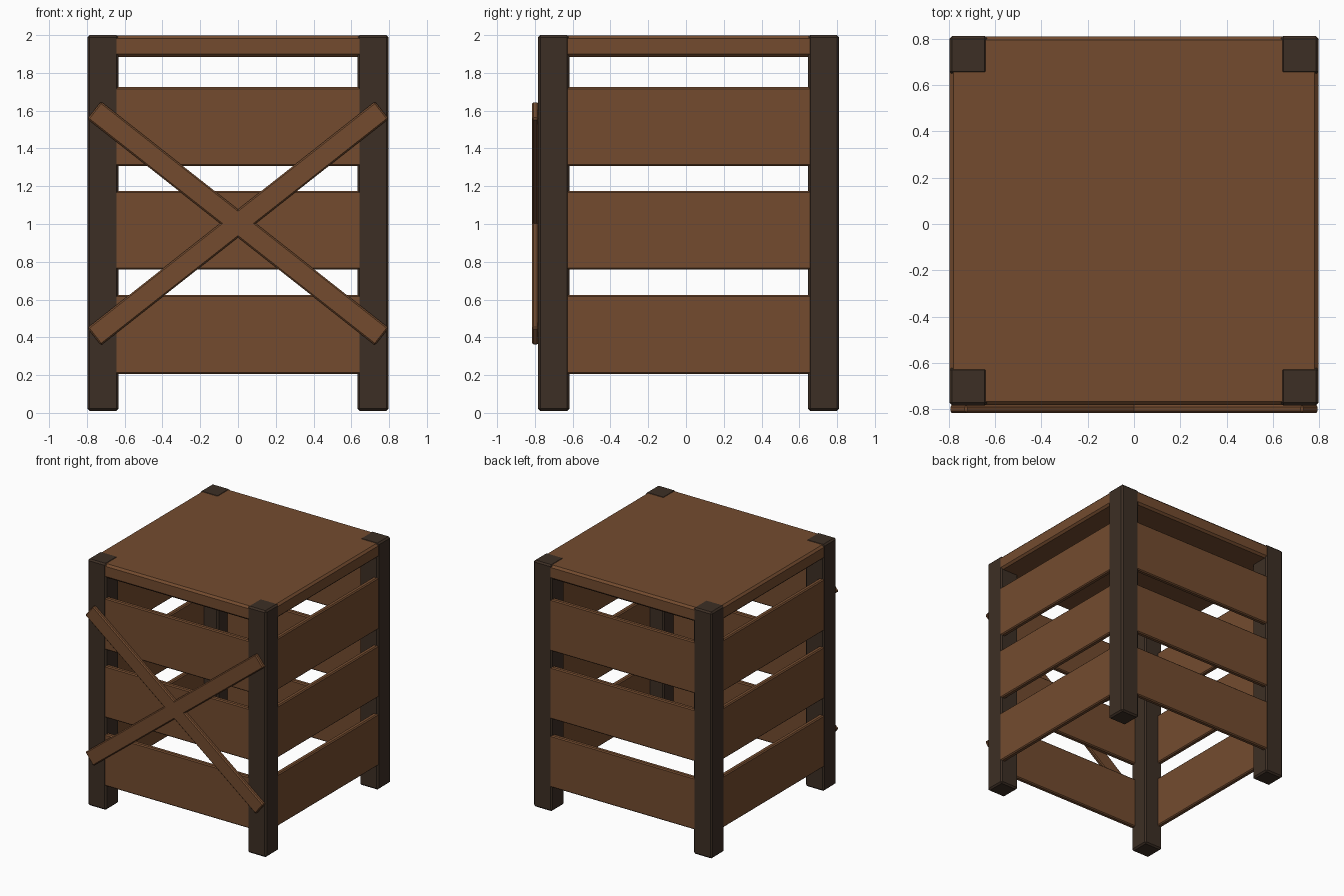
import bpy
import math

if "Cube" in bpy.data.objects:
    bpy.data.objects.remove(bpy.data.objects["Cube"])

HALF = 0.797      # half width of the frame
CY = 0.014        # frame centre in y (cross brace sticks out in front)
POST = 0.165
INSET = 0.002     # boards sit a hair behind the post faces


def material(name, rgb):
    m = bpy.data.materials.new(name)
    m.diffuse_color = (*rgb, 1)
    m.use_nodes = True
    m.node_tree.nodes["Principled BSDF"].inputs["Base Color"].default_value = m.diffuse_color
    return m


brown = material("warm_brown_wood", (0.172, 0.071, 0.028))
dark = material("dark_brown_wood", (0.046, 0.028, 0.018))


def box(name, size, loc, mat, bevel, rot=(0, 0, 0)):
    """Beveled timber."""
    bpy.ops.mesh.primitive_cube_add(size=1, location=loc, rotation=rot)
    ob = bpy.context.object
    ob.name = name
    ob.scale = size
    bpy.ops.object.transform_apply(location=False, rotation=False, scale=True)
    ob.data.materials.append(mat)
    mod = ob.modifiers.new("bevel", 'BEVEL')
    mod.width = bevel
    mod.segments = 1
    return ob


# Corner posts
p = HALF - POST / 2
for sx, side in ((-1, "left"), (1, "right")):
    for sy, end in ((-1, "front"), (1, "back")):
        box(f"{end}_{side}_post", (POST, POST, 1.99),
            (sx * p, CY + sy * p, 1.005), dark, 0.012)

# Top slab, flush with the posts
w = 2 * (HALF - INSET)
box("top_slab", (w, w, 0.113), (0, CY, 1.9405), brown, 0.016)

# Three slats on each of the four sides
T, LENGTH = 0.04, 2 * HALF - POST
off = HALF - INSET - T / 2
for i, z in enumerate((0.415, 0.967, 1.515)):
    for s, fb, lr in ((-1, "front", "left"), (1, "back", "right")):
        box(f"{fb}_slat_{i + 1}", (LENGTH, T, 0.418),
            (0, CY + s * off, z), brown, 0.008)
        box(f"{lr}_slat_{i + 1}", (T, LENGTH, 0.418),
            (s * off, CY, z), brown, 0.008)

# Diagonal cross brace on the front
for s, name in ((-1, "falling_brace"), (1, "rising_brace")):
    box(name, (1.938, 0.034, 0.117), (0, -0.798, 1.003), brown, 0.008,
        (0, s * math.radians(38.2), 0))
